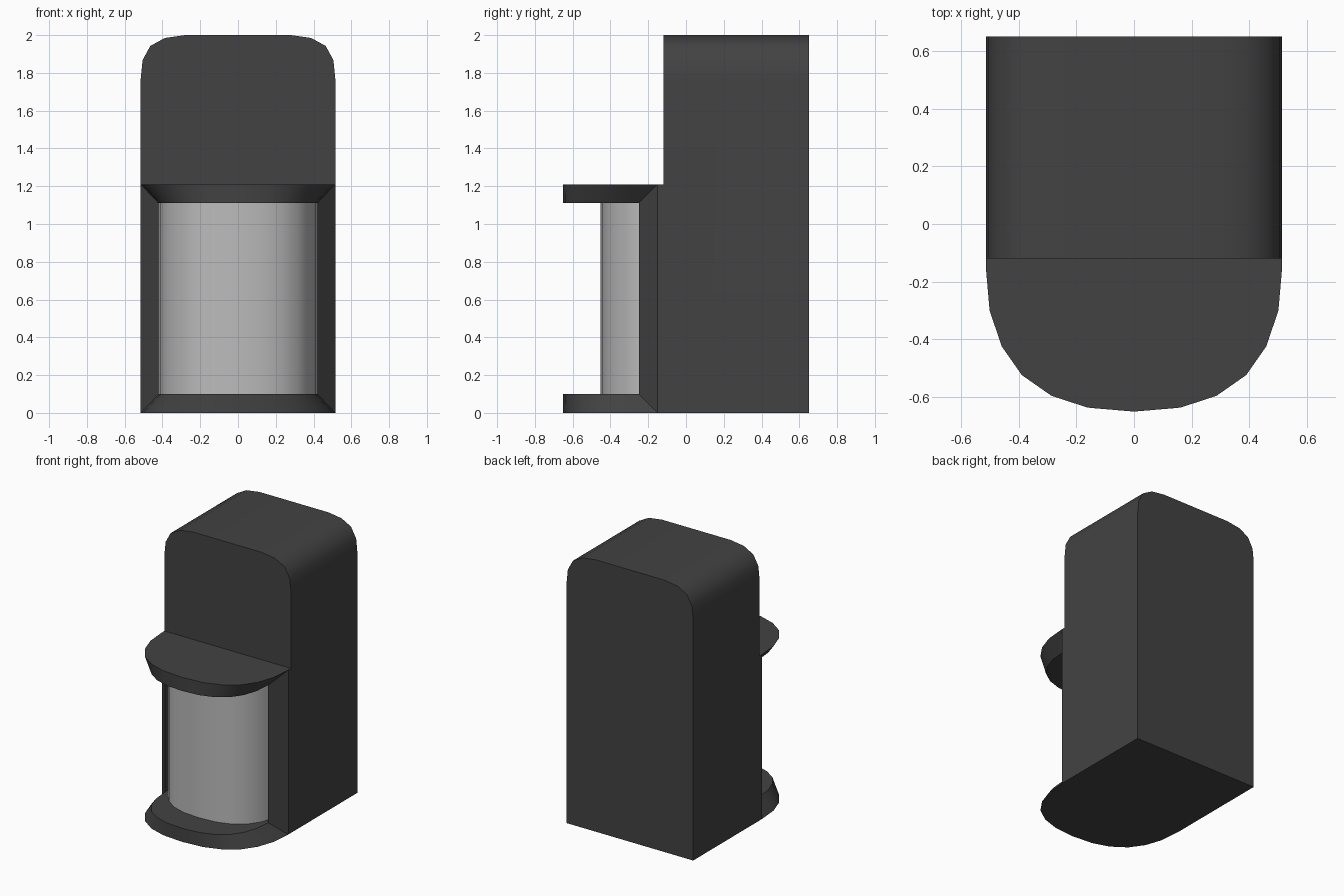
import bpy, bmesh

if "Cube" in bpy.data.objects:
    bpy.data.objects.remove(bpy.data.objects["Cube"])

BACK, FRONT, W = 0.652, -0.12, 0.515
SHELF, LIP, DEPTH = 1.21, 0.10, 0.20


def mirrored(half):
    """Half outline ending on the centre line or right of it, mirrored in x."""
    return half + [(-x, v) for x, v in reversed(half) if x > 0]


def material(name, c):
    m = bpy.data.materials.new(name)
    m.diffuse_color = (c, c, c, 1)
    m.use_nodes = True
    m.node_tree.nodes["Principled BSDF"].inputs["Base Color"].default_value = m.diffuse_color
    return m


def make(name, polys, mat):
    bm = bmesh.new()
    for p in polys:
        bm.faces.new([bm.verts.new(v) for v in p])
    bmesh.ops.remove_doubles(bm, verts=bm.verts, dist=0.0005)
    bmesh.ops.recalc_face_normals(bm, faces=bm.faces)
    me = bpy.data.meshes.new(name)
    bm.to_mesh(me)
    bm.free()
    ob = bpy.data.objects.new(name, me)
    bpy.context.collection.objects.link(ob)
    me.materials.append(mat)
    bpy.context.view_layer.objects.active = ob
    ob.select_set(True)
    bpy.ops.object.shade_smooth_by_angle(angle=0.6)
    ob.select_set(False)
    return ob


def strip(a, b):
    return [[a[i], a[i + 1], b[i + 1], b[i]] for i in range(len(a) - 1)]


# Outlines: rounded top (x, z), bowed front (x, y) and its narrower opening
arch = mirrored([(W, 1.77), (0.505, 1.868), (0.464, 1.943), (0.387, 1.985), (0.28, 2.0)])
bow = mirrored([(W, -0.15), (0.502, -0.30), (0.46, -0.425), (0.39, -0.525),
                (0.287, -0.597), (0.162, -0.638), (0, -0.652)])
opening = [(x * 0.42 / W, -0.25 + (y + 0.15) * 0.402 / 0.502) for x, y in bow]


def level(outline, z, dy=0):
    return [(x, y + dy, z) for x, y in outline]


def ring(low, high):
    loop = low + high[::-1]
    return loop + loop[:1]


arch_back = [(x, BACK, z) for x, z in arch]
arch_front = [(x, FRONT, z) for x, z in arch]
outer_low, outer_high = level(bow, 0), level(bow, SHELF)
inner_low, inner_high = level(opening, LIP), level(opening, SHELF - LIP)
deep_low, deep_high = level(opening, LIP, DEPTH), level(opening, SHELF - LIP, DEPTH)

# Housing: back, rounded top, upper front, shelf, base
polys = [
    [(W, BACK, 0)] + arch_back + [(-W, BACK, 0)],
    [(W, FRONT, SHELF)] + arch_front + [(-W, FRONT, SHELF)],
    [(W, FRONT, SHELF)] + outer_high + [(-W, FRONT, SHELF)],
    [(W, BACK, 0)] + outer_low + [(-W, BACK, 0)],
]
polys += strip(arch_front, arch_back)
# Side walls
for s in (-W, W):
    polys.append([(s, BACK, 0), (s, -0.15, 0), (s, -0.15, SHELF),
                  (s, FRONT, SHELF), (s, FRONT, 1.77), (s, BACK, 1.77)])
# Slanted frame around the opening, then the recess walls
polys += strip(ring(outer_low, outer_high), ring(inner_low, inner_high))
polys += strip(ring(inner_low, inner_high), ring(deep_low, deep_high))
make("housing", polys, material("dark_shell", 0.055))

# Curved front panel set back in the opening
panel = make("front_panel", strip(deep_low, deep_high), material("light_panel", 0.5))
if panel.data.polygons[len(bow) // 2].normal.y > 0:
    panel.data.flip_normals()
